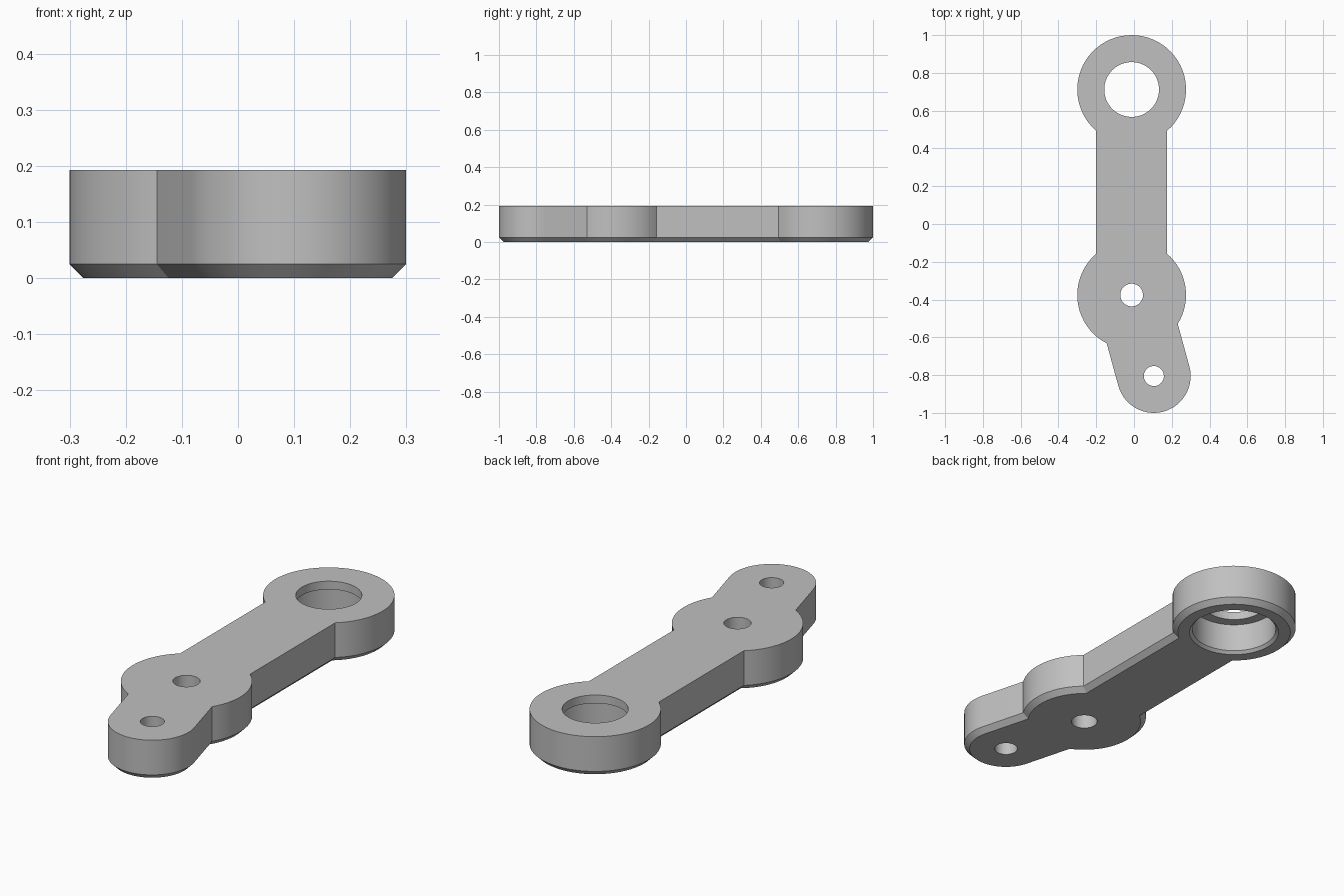
import bpy
import bmesh
from math import acos, asin, atan2, cos, sin, pi

cube = bpy.data.objects.get("Cube")
if cube:
    bpy.data.objects.remove(cube)

# Main dimensions
HEIGHT, CHAMFER, LIP = 0.193, 0.025, 0.04
BIG_END, PIVOT, TIP = (-0.0125, 0.712), (-0.0125, -0.376), (0.105, -0.805)
BOSS_R, TIP_R, BAR_HALF = 0.288, 0.195, 0.1875


def arc(centre, radius, start, end, count):
    steps = [start + (end - start) * i / count for i in range(count + 1)]
    return [(centre[0] + radius * cos(t), centre[1] + radius * sin(t)) for t in steps]


def outline(inset):
    """Counter-clockwise lever contour, shrunk by the inset."""
    r, w, h = BOSS_R - inset, TIP_R - inset, BAR_HALF - inset
    bar = acos(h / r)                      # where the bar meets a boss
    arm = asin(w / r)                      # where the tip arm meets the pivot boss
    aim = atan2(TIP[1] - PIVOT[1], TIP[0] - PIVOT[0])
    return (arc(BIG_END, r, -bar, pi + bar, 48)
            + arc(PIVOT, r, pi - bar, 2 * pi + aim - arm, 20)
            + arc(TIP, w, aim - pi / 2, aim + pi / 2, 28)
            + arc(PIVOT, r, aim + arm, bar, 16))


bm = bmesh.new()


def ring(points, z):
    verts = [bm.verts.new((x, y, z)) for x, y in points]
    return [bm.edges.new((v, verts[i - 1])) for i, v in enumerate(verts)]


def wall(rings):
    """Join stacked rings; return the lowest and highest."""
    for low, high in zip(rings, rings[1:]):
        bmesh.ops.bridge_loops(bm, edges=low + high)
    return rings[0], rings[-1]


def bore(centre, steps):
    return wall([ring(arc(centre, r, 0, 2 * pi * 63 / 64, 63), z) for r, z in steps])


# Outer wall with chamfered lower rim
body = [outline(CHAMFER), outline(0)]
low, high = [ring(body[0], 0), ring(body[1], CHAMFER)], ring(body[1], HEIGHT)
for lower, upper in ((low[0], low[1]), (low[1], high)):
    lv, uv = [[e.verts[0] for e in loop] for loop in (lower, upper)]
    for i in range(len(lv)):
        bm.faces.new((lv[i - 1], lv[i], uv[i], uv[i - 1]))
loops = [(low[0], high)]

# Stepped bearing seat and two plain through holes
seat = HEIGHT - LIP
loops.append(bore(BIG_END, [(0.208, 0), (0.195, 0.014), (0.195, seat),
                            (0.145, seat), (0.145, HEIGHT)]))
loops.append(bore(PIVOT, [(0.06, 0), (0.06, HEIGHT)]))
loops.append(bore(TIP, [(0.053, 0), (0.053, HEIGHT)]))

# Flat bottom and top faces around the holes
for side in (0, 1):
    edges = [e for pair in loops for e in pair[side]]
    bmesh.ops.triangle_fill(bm, edges=edges, use_beauty=True)
bmesh.ops.recalc_face_normals(bm, faces=bm.faces)

mesh = bpy.data.meshes.new("lever_arm")
bm.to_mesh(mesh)
bm.free()
lever = bpy.data.objects.new("lever_arm", mesh)
bpy.context.collection.objects.link(lever)

# Plain grey material
grey = bpy.data.materials.new("plain_grey")
grey.use_nodes = True
colour = (0.53, 0.53, 0.53, 1)
grey.diffuse_color = colour
grey.node_tree.nodes["Principled BSDF"].inputs["Base Color"].default_value = colour
mesh.materials.append(grey)

bpy.ops.object.select_all(action="DESELECT")
lever.select_set(True)
bpy.context.view_layer.objects.active = lever
bpy.ops.object.shade_smooth_by_angle(angle=pi / 6)
